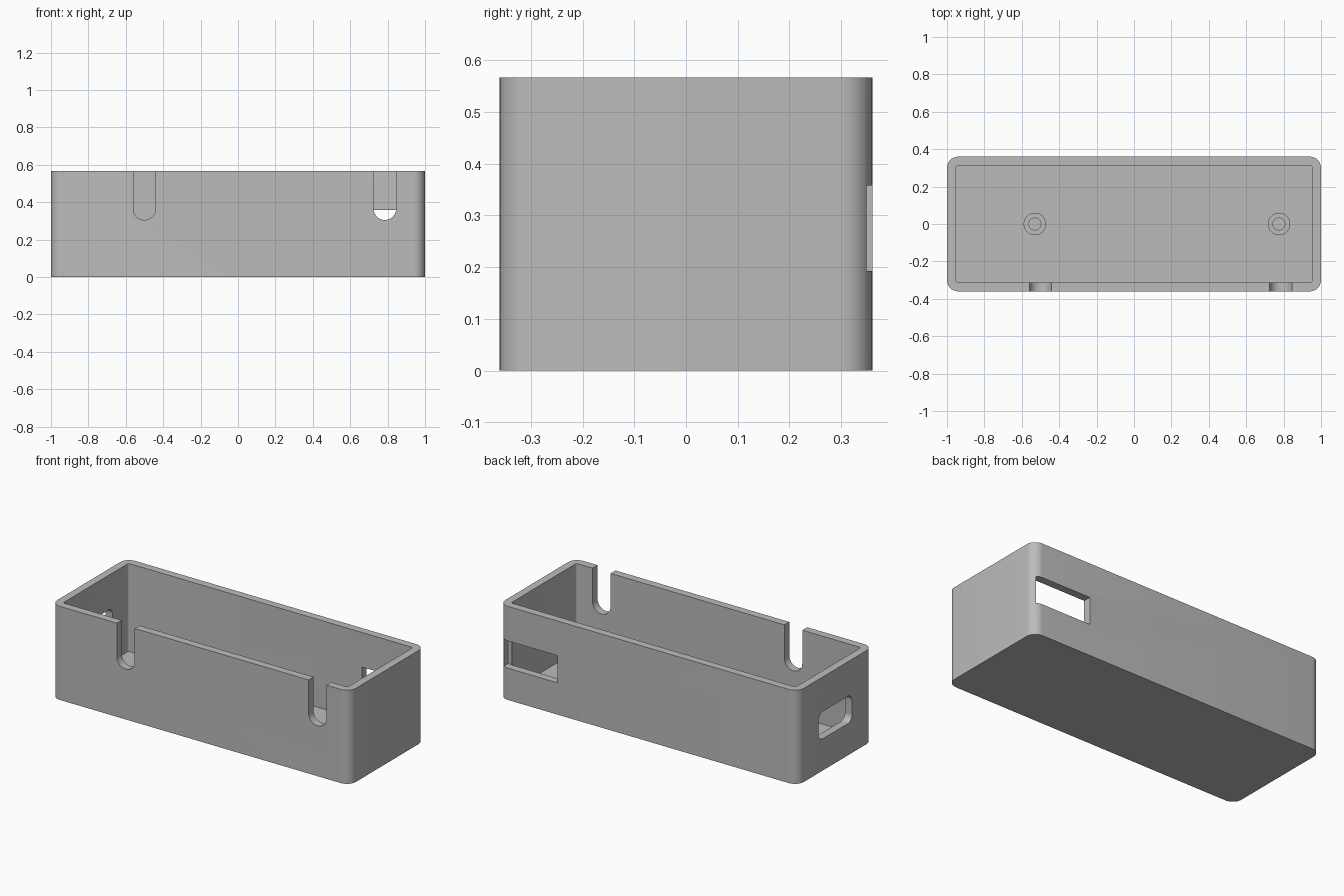
import bpy, bmesh, math
from mathutils import Matrix

if "Cube" in bpy.data.objects:
    bpy.data.objects.remove(bpy.data.objects["Cube"])

LENGTH, DEPTH, HEIGHT = 2.0, 0.72, 0.567
WALL, FLOOR = 0.047, 0.035

grey = bpy.data.materials.new("plain_grey")
grey.use_nodes = True
grey.diffuse_color = (0.5, 0.5, 0.5, 1)
grey.node_tree.nodes["Principled BSDF"].inputs["Base Color"].default_value = (0.5, 0.5, 0.5, 1)


def prism(name, width, height, radius, length, matrix, steps=10):
    """Rounded rectangle in local XY, extruded along local Z."""
    bm = bmesh.new()
    verts = []
    corners = [(1, 1), (-1, 1), (-1, -1), (1, -1)]
    for i, (sx, sy) in enumerate(corners):
        cx, cy = sx * (width / 2 - radius), sy * (height / 2 - radius)
        for k in range(steps + 1 if radius else 1):
            a = math.pi / 2 * (i + k / steps)
            verts.append(bm.verts.new((cx + radius * math.cos(a), cy + radius * math.sin(a), 0)))
    bmesh.ops.remove_doubles(bm, verts=verts, dist=1e-5)
    face = bm.faces.new([v for v in verts if v.is_valid])
    top = bmesh.ops.extrude_face_region(bm, geom=[face])["geom"]
    bmesh.ops.translate(bm, vec=(0, 0, length),
                        verts=[g for g in top if isinstance(g, bmesh.types.BMVert)])
    bmesh.ops.transform(bm, matrix=matrix, verts=bm.verts[:])
    bmesh.ops.recalc_face_normals(bm, faces=bm.faces[:])
    mesh = bpy.data.meshes.new(name)
    bm.to_mesh(mesh)
    bm.free()
    mesh.materials.append(grey)
    obj = bpy.data.objects.new(name, mesh)
    bpy.context.collection.objects.link(obj)
    return obj


def cut(target, cutter):
    """Subtract the cutter from the target, then discard it."""
    bpy.context.view_layer.objects.active = target
    mod = target.modifiers.new("cut", "BOOLEAN")
    mod.operation, mod.solver, mod.object = "DIFFERENCE", "EXACT", cutter
    bpy.ops.object.modifier_apply(modifier=mod.name)
    bpy.data.objects.remove(cutter)


def smooth(obj):
    bpy.ops.object.select_all(action="DESELECT")
    obj.select_set(True)
    bpy.context.view_layer.objects.active = obj
    bpy.ops.object.shade_smooth_by_angle(angle=math.radians(30))


at = Matrix.Translation
facing_front = Matrix.Rotation(math.pi / 2, 4, "X")
facing_side = Matrix.Rotation(math.pi / 2, 4, "Y")

# Open tray with rounded outer corners
case = prism("case", LENGTH, DEPTH, 0.06, HEIGHT, at((0, 0, 0)))
cut(case, prism("cavity", LENGTH - 2 * WALL, DEPTH - 2 * WALL, 0.012, HEIGHT,
                at((0, 0, FLOOR)), 4))

# Round-bottomed cable slots in the front wall
SLOT_R, SLOT_BOTTOM = 0.06, 0.305
for x in (-0.5, 0.785):
    cut(case, prism("slot", 2 * SLOT_R, 0.6, SLOT_R - 0.0005, 0.1,
                    at((x, -0.3, SLOT_BOTTOM + 0.3)) @ facing_front))

# Rectangular opening in the back wall, reaching the left corner
cut(case, prism("back_opening", 0.365, 0.165, 0, 0.1,
                at((0.7925, 0.41, 0.275)) @ facing_front))

# Rounded port opening in the right end wall
cut(case, prism("end_port", 0.165, 0.32, 0.04, 0.15,
                at((-1.05, 0, 0.275)) @ facing_side))
smooth(case)

# Hollow screw posts on the floor
POST_R, BORE_R, POST_TOP = 0.06, 0.032, 0.14
for side, x in (("right", -0.53), ("left", 0.775)):
    post = prism(side + "_screw_post", 2 * POST_R, 2 * POST_R, POST_R,
                 POST_TOP - FLOOR + 0.005, at((x, 0, FLOOR - 0.005)))
    cut(post, prism("bore", 2 * BORE_R, 2 * BORE_R, BORE_R, 0.3, at((x, 0, -0.05))))
    smooth(post)
